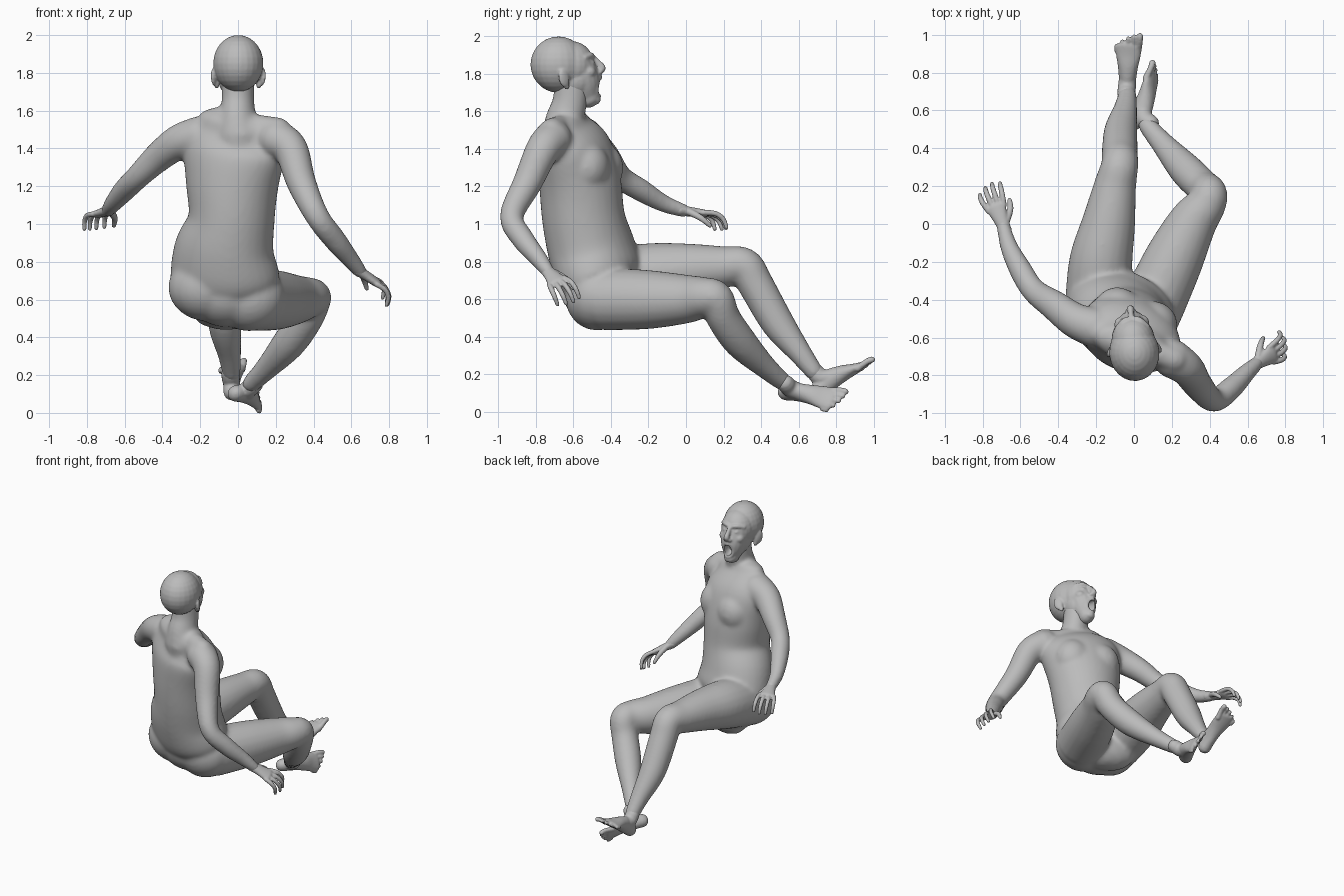
import bpy, bmesh, math
from mathutils import Vector, Matrix

cube = bpy.data.objects.get("Cube")
if cube:
    bpy.data.objects.remove(cube)

grey = bpy.data.materials.new("plain grey")
grey.use_nodes = True
grey.diffuse_color = (0.5, 0.5, 0.5, 1)
grey.node_tree.nodes["Principled BSDF"].inputs["Base Color"].default_value = (0.5, 0.5, 0.5, 1)

SIDE = Vector((0.93, -0.36, 0))     # torso's width direction
FRONT = Vector((0.36, 0.93, 0))     # torso's facing direction
TURN = Matrix.Rotation(math.atan2(-0.36, 0.93), 4, 'Z')


def spline(a, b, c, d, t):
    return 0.5 * (2*b + (c - a)*t + (2*a - 5*b + 4*c - d)*t*t + (3*b - a - 3*c + d)*t**3)


def loft(bm, points, side=SIDE, n=20, steps=5):
    """Rounded tube through (x, y, z, half width[, half depth]) points."""
    raw = [(Vector(p[:3]), p[3], p[-1]) for p in points]
    ext = [raw[0]] + raw + [raw[-1]]
    path = []
    for i in range(len(raw) - 1):
        for s in range(steps):
            path.append(tuple(spline(*(e[k] for e in ext[i:i+4]), s/steps) for k in range(3)))
    path.append(raw[-1])
    tangents = [(path[min(i+1, len(path)-1)][0] - path[max(i-1, 0)][0]).normalized()
                for i in range(len(path))]
    sections = [(c, w, d, t) for (c, w, d), t in zip(path, tangents)]

    def dome(section, sign):
        c, w, d, t = section
        angles = [math.radians(a) for a in (30, 55, 78)]
        return [(c + t*sign*min(w, d)*math.sin(a), w*math.cos(a), d*math.cos(a), t) for a in angles]

    sections = dome(sections[0], -1)[::-1] + sections + dome(sections[-1], 1)
    rings = []
    for c, w, d, t in sections:
        u = (side - t*side.dot(t)).normalized()
        v = t.cross(u)
        rings.append([bm.verts.new(c + u*w*math.cos(a) + v*d*math.sin(a))
                      for a in (2*math.pi*k/n for k in range(n))])
    for r, q in zip(rings, rings[1:]):
        for k in range(n):
            bm.faces.new((r[k], r[(k+1) % n], q[(k+1) % n], q[k]))
    bm.faces.new(rings[0][::-1])
    bm.faces.new(rings[-1])


def blob(bm, centre, radii, rot=Matrix()):
    m = Matrix.Translation(centre) @ rot @ Matrix.Diagonal((*radii, 1))
    bmesh.ops.create_uvsphere(bm, u_segments=24, v_segments=14, radius=1, matrix=m)


def make(name, bm, voxel=0, smooth=0, cutter=None):
    """Turn overlapping shapes into one continuous skin."""
    bmesh.ops.recalc_face_normals(bm, faces=bm.faces)
    mesh = bpy.data.meshes.new(name)
    bm.to_mesh(mesh)
    bm.free()
    mesh.materials.append(grey)
    mesh.polygons.foreach_set("use_smooth", [True]*len(mesh.polygons))
    ob = bpy.data.objects.new(name, mesh)
    bpy.context.collection.objects.link(ob)
    if voxel:
        rm = ob.modifiers.new("skin", 'REMESH')
        rm.mode, rm.voxel_size, rm.use_smooth_shade = 'VOXEL', voxel, True
    if smooth:
        sm = ob.modifiers.new("soften", 'SMOOTH')
        sm.factor, sm.iterations = 0.5, smooth
    if cutter:
        cut = ob.modifiers.new("mouth", 'BOOLEAN')
        cut.operation, cut.object = 'DIFFERENCE', cutter
    return ob


# Torso and neck
bm = bmesh.new()
loft(bm, [(-.03, -.40, .58, .25, .14), (-.065, -.45, .70, .295, .22), (-.07, -.50, .85, .275, .228),
          (-.035, -.545, 1.02, .23, .22), (-.03, -.565, 1.22, .252, .213),
          (-.02, -.595, 1.40, .28, .182), (-.01, -.63, 1.50, .23, .115)], n=32)
loft(bm, [(0, -.66, 1.46, .13, .11), (0, -.645, 1.56, .097, .105), (0, -.62, 1.65, .086, .094),
          (0, -.61, 1.76, .085, .095)])
for s in (-1, 1):
    blob(bm, Vector((-.025, -.58, 1.3)) + SIDE*s*.1 + FRONT*.098, (.128, .118, .135), TURN)  # breast
    loft(bm, [Vector((-.01, -.63, 1.54))[:] + (.055,),
              (Vector((-.01, -.63, 1.495)) + SIDE*s*.24)[:] + (.07,)], Vector((0, 0, 1)))   # shoulder line
blob(bm, (-.16, -.475, .665), (.21, .18, .18))  # buttocks
blob(bm, (.06, -.475, .61), (.19, .17, .178))
blob(bm, (-.06, -.47, .635), (.21, .187, .182))

# Arms and legs
limbs = [
    [(.2, -.71, 1.45, .105), (.28, -.765, 1.395, .092), (.335, -.845, 1.22, .079), (.42, -.93, 1.04, .064),
     (.51, -.87, .92, .061), (.59, -.79, .82, .049), (.65, -.735, .745, .037)],
    [(-.2, -.55, 1.465, .108), (-.31, -.51, 1.435, .094), (-.42, -.43, 1.355, .08), (-.53, -.35, 1.25, .065),
     (-.6, -.24, 1.18, .061), (-.66, -.12, 1.11, .048), (-.69, -.01, 1.07, .037)],
    [(.1, -.43, .6, .168), (.205, -.2, .597, .158), (.305, 0, .6, .131), (.378, .1, .61, .108),
     (.397, .16, .6, .096), (.36, .2, .5, .091), (.27, .29, .37, .089), (.155, .42, .24, .063),
     (.07, .52, .155, .049)],
    [(-.19, -.42, .68, .175), (-.175, -.2, .73, .168), (-.135, 0, .755, .143), (-.1, .2, .77, .113),
     (-.075, .31, .775, .099), (-.075, .37, .68, .096), (-.07, .49, .47, .089), (-.045, .61, .31, .063),
     (-.035, .685, .21, .049)],
]
for limb in limbs:
    loft(bm, limb, Vector((0.3, 0.2, 1)) if limb[0][2] < 1 else Vector((1, .8, .3)))
make("body", bm, .012, 16)


# Hands: palm, four bent fingers and a thumb
def hand(name, wrist, along, across, thumb):
    bm = bmesh.new()
    d = Vector(along).normalized()
    w = (Vector(across) - d*d.dot(Vector(across))).normalized()
    up = w.cross(d)

    def at(a, b, c, *r):
        return (Vector(wrist) + d*a + w*thumb*b + up*c)[:] + r
    loft(bm, [at(-.03, 0, 0, .035, .03), at(.03, 0, 0, .038, .026), at(.11, 0, 0, .055, .022)], w)
    for k in range(4):
        b = .044 - .029*k
        f = (.9, 1, .95, .78)[k]
        loft(bm, [at(.1, b, 0, .015), at(.1 + .065*f, b*1.3, .002, .0145),
                  at(.1 + .115*f, b*1.4, -.022, .0135), at(.1 + .14*f, b*1.4, -.063, .011)], w, 10, 3)
    loft(bm, [at(.02, .025, -.005, .02), at(.075, .065, -.035, .017), at(.125, .075, -.07, .012)], up, 10, 3)
    make(name, bm, .006, 2)


hand("right_hand", (.65, -.735, .745), (.17, .1, -.11), (.4, -.7, -.45), -1)
hand("left_hand", (-.69, -.01, 1.07), (-.08, .2, -.03), (.9, .35, .1), 1)


# Feet: heel, arch, ball and five toes
def foot(name, heel, along, across, big):
    bm = bmesh.new()
    d = Vector(along).normalized()
    w = (Vector(across) - d*d.dot(Vector(across))).normalized()
    up = w.cross(d)

    def at(a, b, c, *r):
        return (Vector(heel) + d*a + w*big*b + up*c)[:] + r
    loft(bm, [at(.02, 0, 0, .043, .047), at(.09, 0, .015, .045, .058), at(.17, 0, .006, .053, .046),
              at(.24, 0, -.01, .066, .03), at(.29, 0, -.02, .065, .02)], w)
    loft(bm, [at(.06, 0, .1, .046), at(.07, 0, .05, .048), at(.13, 0, .012, .043)], w)
    for k in range(5):
        b, r = .05 - .0265*k, .0185 if k == 0 else .014
        tip = .35 - .002*k - .004*k*k
        loft(bm, [at(.26, b, -.022, r), at(tip - .03, b*1.15, -.02, r*.9),
                  at(tip, b*1.15, -.026, r*.95)], w, 10, 3)
    make(name, bm, .007, 2)


foot("right_foot", (-.02, .515, .105), (.46, .88, -.1), (.5, -.1, -.85), -1)
foot("left_foot", (-.035, .69, .1), (.02, .82, .55), (1, 0, .1), 1)

# Head, built facing +y around its own origin, then turned slightly
PLACE = Matrix.Translation((0, -.66, 1.84)) @ Matrix.Rotation(math.radians(5), 4, 'Z')
X = Vector((1, 0, 0))
bm = bmesh.new()
blob(bm, (0, -.02, .01), (.133, .15, .15))
blob(bm, (0, .05, .005), (.114, .122, .13))                       # forehead
blob(bm, (0, .07, -.07), (.1, .105, .105))                        # cheeks and jaw corners
loft(bm, [(0, .075, .02, .1, .095), (0, .1, -.06, .094, .1), (0, .12, -.12, .078, .088),
          (0, .14, -.165, .055, .06)], X)                         # face and dropped jaw
blob(bm, (0, .175, -.178), (.036, .03, .026))                     # chin
loft(bm, [(0, .165, .05, .014, .014), (0, .192, .015, .016, .02), (0, .213, -.008, .02, .02),
          (0, .2, -.028, .022, .016)], X, 12)                     # nose
for s in (-1, 1):
    loft(bm, [(s*.014, .162, .056, .012), (s*.045, .149, .06, .015), (s*.08, .115, .048, .014)],
         Vector((0, 0, 1)), 10)                                   # brow
    blob(bm, (s*.056, .135, -.03), (.036, .04, .034))             # cheekbone
    blob(bm, (s*.018, .2, -.03), (.012, .015, .011))              # nostril
    blob(bm, (s*.042, .15, .02), (.019, .02, .014))               # eye
    flare = Matrix.Rotation(s*.45, 4, 'Z') @ Matrix.Rotation(.25, 4, 'X')
    blob(bm, (s*.127, -.002, -.062), (.014, .032, .05), flare)    # ear
    blob(bm, (s*.112, .012, -.1), (.013, .018, .024), flare)      # ear lobe
lips = [(.036*math.cos(a), .2 - .022*abs(math.cos(a)) + .003*math.sin(a),
         -.108 + .05*math.sin(a), .013) for a in (math.tau*k/12 for k in range(13))]
loft(bm, lips, Vector((0, 1, 0)), 10, 2)

# Open mouth hollow
cut = bmesh.new()
blob(cut, (0, .19, -.108), (.028, .075, .04))
cutter = make("mouth_cutter", cut)
cutter.hide_render = True
cutter.hide_viewport = True
cutter.matrix_world = PLACE
head = make("head", bm, .007, 3, cutter)
head.matrix_world = PLACE
